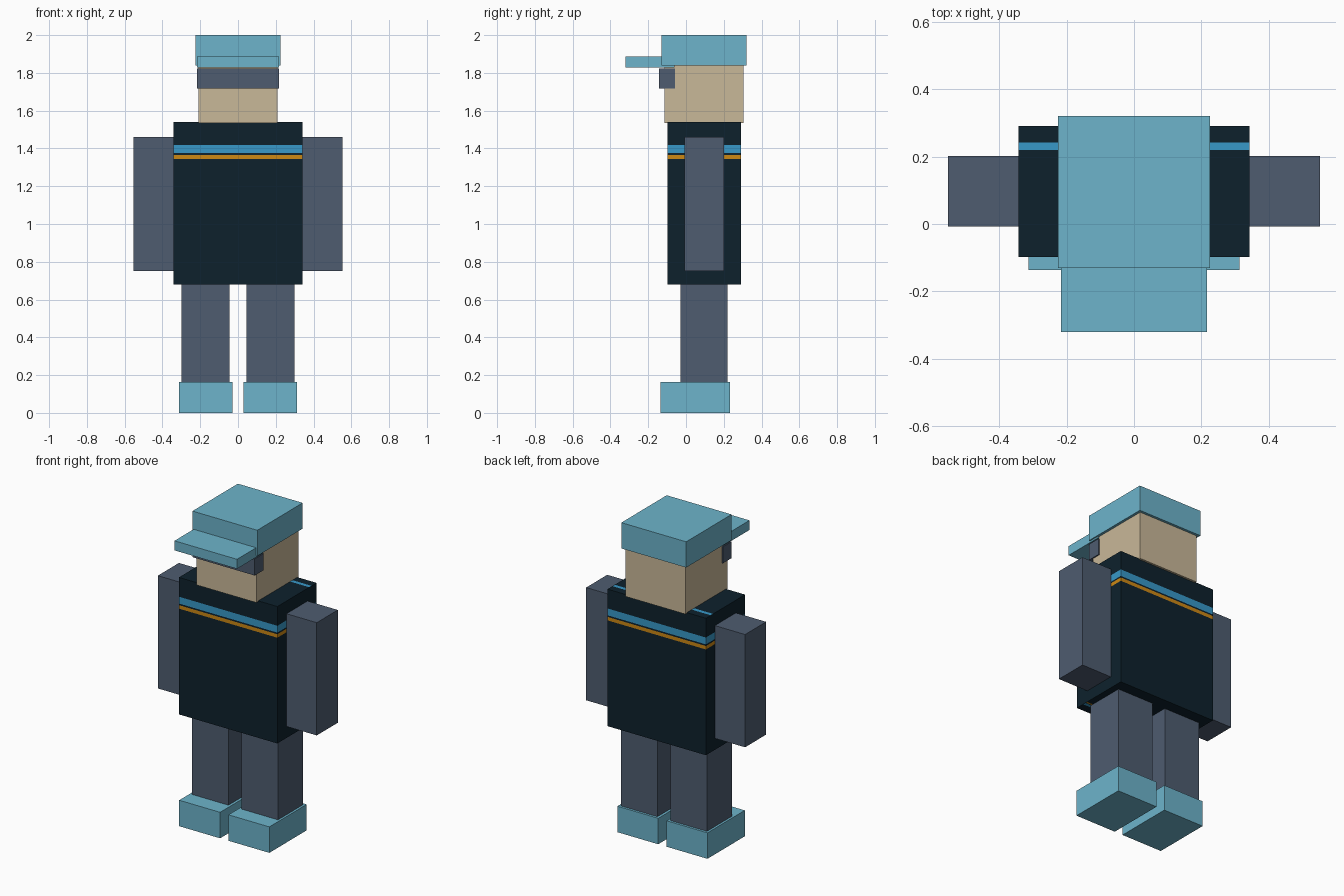
import bpy, bmesh
from mathutils import Vector

if "Cube" in bpy.data.objects:
    bpy.data.objects.remove(bpy.data.objects["Cube"])


def material(name, r, g, b):
    lin = [((c / 255 + 0.055) / 1.055) ** 2.4 if c > 10 else c / 255 / 12.92 for c in (r, g, b)]
    m = bpy.data.materials.new(name)
    m.diffuse_color = (*lin, 1)
    m.use_nodes = True
    m.node_tree.nodes["Principled BSDF"].inputs["Base Color"].default_value = m.diffuse_color
    return m


light_blue = material("light blue", 109, 180, 203)
slate = material("slate grey", 78, 92, 112)
tan = material("tan", 201, 184, 153)
navy = material("dark navy", 13, 33, 44)
stripe_blue = material("stripe blue", 55, 152, 200)
stripe_orange = material("stripe orange", 204, 136, 20)


def box(name, x, y, z, *mats, cuts=(), rule=None):
    """Box from (min, max) ranges; cuts are (axis, position) planes, rule picks a material slot."""
    bm = bmesh.new()
    bmesh.ops.create_cube(bm, size=1)
    for v in bm.verts:
        v.co = Vector([(lo + hi) / 2 + c * (hi - lo) for c, (lo, hi) in zip(v.co, (x, y, z))])
    for axis, pos in cuts:
        co, no = Vector(), Vector()
        co[axis], no[axis] = pos, 1
        bmesh.ops.bisect_plane(bm, geom=bm.verts[:] + bm.edges[:] + bm.faces[:],
                               plane_co=co, plane_no=no)
    bm.normal_update()
    if rule:
        for f in bm.faces:
            f.material_index = rule(f.normal, f.calc_center_median())
    mesh = bpy.data.meshes.new(name)
    bm.to_mesh(mesh)
    bm.free()
    for m in mats:
        mesh.materials.append(m)
    obj = bpy.data.objects.new(name, mesh)
    bpy.context.collection.objects.link(obj)
    return obj


# Bands of the shirt: (low, high, material slot)
side_bands = [(1.376, 1.419, 1), (1.344, 1.366, 2)]
top_bands = [(0.219, 0.242, 1)]
bottom_bands = [(-0.043, -0.023, 1), (-0.018, -0.008, 2)]


def shirt_rule(normal, centre):
    if normal.z > 0.5:
        bands, p = top_bands, centre.y
    elif normal.z < -0.5:
        bands, p = bottom_bands, centre.y
    else:
        bands, p = side_bands, centre.z
    return next((slot for lo, hi, slot in bands if lo < p < hi), 0)


shirt_cuts = [(2, e) for b in side_bands for e in b[:2]]
shirt_cuts += [(1, e) for b in top_bands + bottom_bands for e in b[:2]]

# Striped torso
box("torso", (-0.342, 0.342), (-0.098, 0.291), (0.68, 1.54),
    navy, stripe_blue, stripe_orange, cuts=shirt_cuts, rule=shirt_rule)

# Head, glasses and cap
box("head", (-0.209, 0.209), (-0.115, 0.304), (1.535, 1.845), tan)
box("glasses", (-0.216, 0.216), (-0.143, -0.057), (1.718, 1.822), slate)
box("cap", (-0.225, 0.225), (-0.13, 0.32), (1.838, 2.0), light_blue)
box("cap_brim", (-0.217, 0.217), (-0.32, -0.06), (1.828, 1.888), light_blue)


# Limbs, one of each per side
def pair(name, inner, outer, y, z, mat):
    box("right_" + name, (inner, outer), y, z, mat)
    box("left_" + name, (-outer, -inner), y, z, mat)


pair("arm", 0.342, 0.552, (-0.007, 0.202), (0.752, 1.46), slate)
pair("leg", 0.045, 0.299, (-0.03, 0.219), (0.163, 0.68), slate)
pair("shoe", 0.029, 0.313, (-0.136, 0.234), (0.0, 0.163), light_blue)
